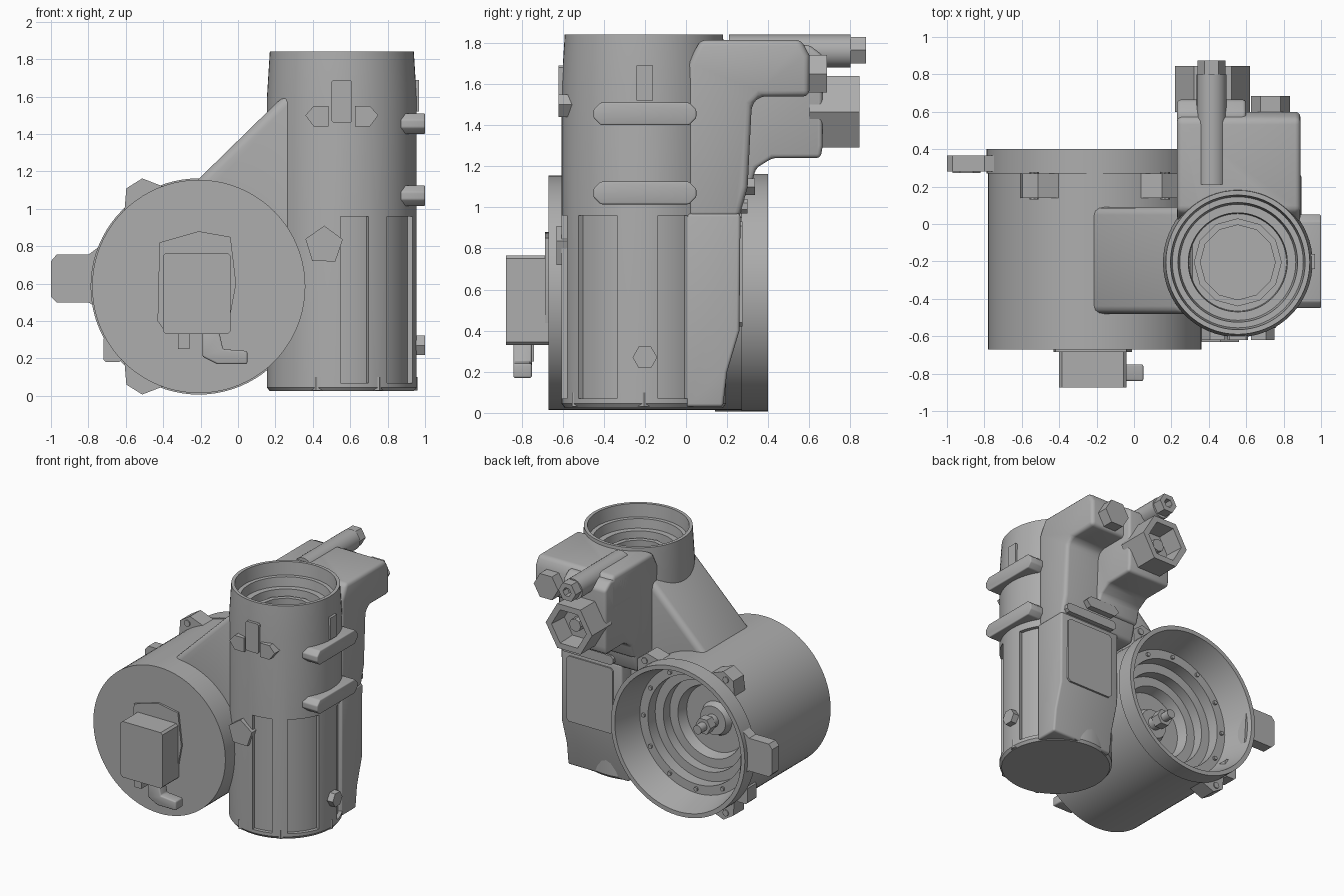
import bpy, bmesh
from math import sin, cos, pi, radians
from mathutils import Vector

cube = bpy.data.objects.get("Cube")
if cube:
    bpy.data.objects.remove(cube, do_unlink=True)

metal = bpy.data.materials.new("cast grey")
metal.use_nodes = True
GREY = (0.42, 0.42, 0.42, 1)
metal.diffuse_color = GREY
metal.node_tree.nodes["Principled BSDF"].inputs["Base Color"].default_value = GREY


def place(axis, a, b, t):
    """Map profile coordinates a, b and depth t onto the given axis."""
    return {"X": (t, a, b), "Y": (a, t, b), "Z": (a, b, t)}[axis]


def finish(name, bm, bevel=0.0, cutters=()):
    bmesh.ops.recalc_face_normals(bm, faces=bm.faces)
    me = bpy.data.meshes.new(name)
    bm.to_mesh(me)
    bm.free()
    me.materials.append(metal)
    ob = bpy.data.objects.new(name, me)
    bpy.context.collection.objects.link(ob)
    bpy.ops.object.select_all(action="DESELECT")
    ob.select_set(True)
    bpy.context.view_layer.objects.active = ob
    if bevel:
        mod = ob.modifiers.new("bevel", "BEVEL")
        mod.width, mod.segments = bevel, 3
        bpy.ops.object.modifier_apply(modifier=mod.name)
    for cutter in cutters:
        mod = ob.modifiers.new("cut", "BOOLEAN")
        mod.operation, mod.solver, mod.object = "DIFFERENCE", "EXACT", cutter
        bpy.ops.object.modifier_apply(modifier=mod.name)
    bpy.ops.object.shade_smooth_by_angle(angle=radians(32))
    return ob


def prism(name, axis, pts, lo, hi, bevel=0.0, cutters=()):
    """Extrude a closed outline from lo to hi."""
    bm = bmesh.new()
    n = len(pts)
    low = [bm.verts.new(place(axis, a, b, lo)) for a, b in pts]
    high = [bm.verts.new(place(axis, a, b, hi)) for a, b in pts]
    bm.faces.new(low)
    bm.faces.new(high)
    for i in range(n):
        j = (i + 1) % n
        bm.faces.new((low[i], low[j], high[j], high[i]))
    return finish(name, bm, bevel, cutters)


def lathe(name, axis, centre, profile, segs=64, turn=0.0, cutters=()):
    """Revolve (radius, depth) points; the first and last lie on the axis."""
    bm = bmesh.new()
    rings = []
    for r, t in profile:
        count = segs if r else 1
        rings.append([bm.verts.new(place(axis, centre[0] + r * cos(turn + 2 * pi * i / segs),
                                         centre[1] + r * sin(turn + 2 * pi * i / segs), t))
                      for i in range(count)])
    for p, q in zip(rings, rings[1:]):
        for i in range(segs):
            j = (i + 1) % segs
            quad = [p[i % len(p)], p[j % len(p)], q[j % len(q)], q[i % len(q)]]
            bm.faces.new(list(dict.fromkeys(quad)))
    return finish(name, bm, cutters=cutters)


def bolt(name, axis, centre, r, lo, hi, sides=6, turn=0.0):
    return lathe(name, axis, centre, [(0, lo), (r, lo), (r, hi), (0, hi)], sides, turn)


def hide(ob):
    ob.hide_render = True
    ob.hide_set(True)
    return ob


def polar(centre, r, degrees):
    return centre[0] + r * cos(radians(degrees)), centre[1] + r * sin(radians(degrees))


def rect(a0, a1, b0, b1, c=0.0):
    """Rectangle outline with optional cut corners."""
    if not c:
        return [(a0, b0), (a1, b0), (a1, b1), (a0, b1)]
    return [(a0 + c, b0), (a1 - c, b0), (a1, b0 + c), (a1, b1 - c),
            (a1 - c, b1), (a0 + c, b1), (a0, b1 - c), (a0, b0 + c)]


COL = (0.555, -0.205)
DRUM = (-0.21, 0.585)

# Horizontal drum with a stepped open back and a central shaft
lathe("drum", "Y", DRUM, [
    (0, -0.67), (0.57, -0.67), (0.57, 0.27), (0.578, 0.27), (0.578, 0.4), (0.545, 0.4),
    (0.49, 0.17), (0.42, 0.17), (0.42, 0.08), (0.35, 0.08), (0.35, 0.0), (0.28, 0.0),
    (0.26, -0.08), (0.13, -0.08), (0.11, -0.03), (0.05, -0.03), (0.05, 0.02), (0, 0.02)], 80)
bolt("drum_shaft", "Y", DRUM, 0.035, 0.0, 0.16, 12)
bolt("shaft_nut", "Y", DRUM, 0.065, 0.02, 0.09)
for k in range(12):
    bolt("ledge_screw", "Y", polar(DRUM, 0.455, 30 * k), 0.016, 0.16, 0.185, 8)
drum_core = hide(lathe("drum_core_cutter", "Y", DRUM, [(0, -0.5), (0.55, -0.5), (0.55, 0.5), (0, 0.5)], 80))

# Shallow curved recesses cut into the lower column
recesses = []
for angle, half in ((-80, 11), (-36, 17), (21, 11)):
    steps = [angle + half * k / 4 for k in range(-4, 5)]
    outline = [polar(COL, 0.372, s) for s in steps] + [polar(COL, 0.6, s) for s in reversed(steps)]
    recesses.append(hide(prism("recess_cutter", "Z", outline, 0.07, 0.96)))

# Vertical column with a stepped bowl at the top
lathe("column", "Z", COL, [
    (0, 0.025), (0.385, 0.025), (0.4, 0.045), (0.4, 1.6), (0.385, 1.84), (0.36, 1.84),
    (0.35, 1.74), (0.32, 1.74), (0.31, 1.67), (0.265, 1.67), (0.26, 1.6), (0.205, 1.6),
    (0.205, 1.25), (0, 1.25)], 64, cutters=recesses)
lathe("bowl_ring", "Z", COL, [(0, 1.2), (0.235, 1.2), (0.235, 1.63), (0.2, 1.63), (0.2, 1.3), (0, 1.3)], 12)

# Sloping neck between drum and column
prism("neck", "Y", [(0.32, 1.62), (0.24, 1.6), (-0.21, 1.16), (-0.32, 0.95), (-0.1, 0.7), (0.32, 0.7)],
      -0.48, 0.09, 0.07, cutters=[drum_core])

# Rear spine and overhanging arm, cleared around the bowl
bore = hide(bolt("bore_cutter", "Z", COL, 0.37, 1.57, 2.0, 64))
prism("rear_arm", "X", [(0.01, 0.95), (0.26, 0.95), (0.3, 1.1), (0.32, 1.5), (0.36, 1.54), (0.6, 1.54),
                        (0.6, 1.74), (0.56, 1.815), (0.07, 1.815), (0.01, 1.7)],
      0.23, 0.89, 0.03, cutters=[bore, drum_core])
prism("lower_back", "X", [(0.0, 0.03), (0.18, 0.03), (0.2, 0.2), (0.26, 0.4), (0.265, 0.97), (0.0, 0.97)],
      0.37, 0.895, 0.015, cutters=[drum_core])
prism("back_panel", "Y", rect(0.44, 0.84, 0.42, 0.93, 0.02), 0.25, 0.275)
prism("panel_ledge", "Y", rect(0.42, 0.87, 0.97, 1.04, 0.02), 0.2, 0.3)
prism("ledge_bracket", "Y", rect(0.42, 0.72, 1.06, 1.14, 0.04), 0.25, 0.335)
prism("port_housing", "X", [(0.2, 1.08), (0.31, 1.08), (0.34, 1.19), (0.42, 1.24), (0.655, 1.24), (0.665, 1.3),
                            (0.665, 1.74), (0.6, 1.79), (0.2, 1.79)], 0.23, 0.6, 0.02)

# Rear ports, rod and bolts
lathe("hex_port", "Y", (0.42, 1.465), [(0, 0.6), (0.2, 0.6), (0.2, 0.845), (0.15, 0.845),
                                       (0.14, 0.7), (0, 0.7)], 6)
bolt("port_pin", "Y", (0.42, 1.465), 0.05, 0.65, 0.77, 8)
bolt("side_plug", "Y", (0.73, 1.65), 0.105, 0.58, 0.685)
bolt("rod", "Y", (0.415, 1.76), 0.08, 0.21, 0.8, 24)
lathe("rod_nut", "Y", (0.415, 1.765), [(0, 0.78), (0.075, 0.78), (0.075, 0.875), (0.035, 0.875),
                                       (0.035, 0.82), (0, 0.82)], 6)

# Side bars and clamps around the column
for z in (1.455, 1.07):
    prism("side_bar", "X", rect(-0.45, 0.05, z - 0.055, z + 0.055, 0.035), 0.82, 1.0, 0.008)
prism("side_clamp_block", "X", rect(-0.24, -0.16, 1.52, 1.69), 0.9, 0.967)
for s in (-1, 1):
    ear = [(0.07, 1.44), (0.15, 1.44), (0.195, 1.5), (0.15, 1.55), (0.07, 1.55)]
    prism("front_clamp_ear", "Y", [(0.555 + s * a, b) for a, b in ear], -0.62, -0.52)
prism("clamp_block", "Y", rect(0.5, 0.61, 1.46, 1.69, 0.01), -0.62, -0.56)

# Corner nuts around the column foot
bolt("junction_nut", "Y", (0.46, 0.805), 0.105, -0.63, -0.5, 5, 0.3)
bolt("side_nut", "X", (-0.2, 0.27), 0.06, 0.9, 1.0)
for angle in (-60, 0, 70, -110):
    bolt("foot_bolt", "Z", polar(COL, 0.372, angle), 0.033, 0.03, 0.1, 6, radians(angle))

# Electrical box and cable elbow on the drum face
prism("box_base", "Y", [(-0.43, 0.4), (-0.38, 0.33), (-0.06, 0.33), (-0.01, 0.6), (-0.04, 0.85),
                        (-0.21, 0.88), (-0.42, 0.82)], -0.66, -0.685)
prism("box_cover", "Y", rect(-0.4, -0.04, 0.33, 0.765, 0.015), -0.67, -0.875)
prism("box_foot", "Y", rect(-0.32, -0.26, 0.25, 0.34), -0.82, -0.74)
prism("cable_elbow", "Y", [(-0.19, 0.34), (-0.19, 0.21), (-0.11, 0.17), (0.05, 0.17), (0.05, 0.24),
                           (-0.08, 0.25), (-0.1, 0.34)], -0.84, -0.75, 0.01)

# Mounting tab and lugs on the drum rim
prism("rim_tab", "Y", [(-0.72, 0.45), (-0.8, 0.5), (-0.97, 0.5), (-1.0, 0.53), (-1.0, 0.72),
                       (-0.97, 0.755), (-0.8, 0.755), (-0.74, 0.8)], 0.28, 0.365)
prism("tab_boss", "Y", rect(-0.97, -0.82, 0.57, 0.69, 0.04), 0.272, 0.29)
prism("rim_foot", "Y", rect(-0.72, -0.62, 0.18, 0.32, 0.015), 0.16, 0.27)
for angle in (122, 238, 52):
    a = radians(angle)
    out, side = Vector((cos(a), sin(a))), Vector((-sin(a), cos(a)))
    outline = [Vector(DRUM) + out * r + side * s
               for r, s in ((0.53, -0.14), (0.65, -0.05), (0.65, 0.05), (0.53, 0.14))]
    prism("rim_lug", "Y", [tuple(p) for p in outline], 0.14, 0.27, cutters=[drum_core])
    bolt("lug_screw", "Y", polar(DRUM, 0.612, angle), 0.025, 0.132, 0.278, 8)
